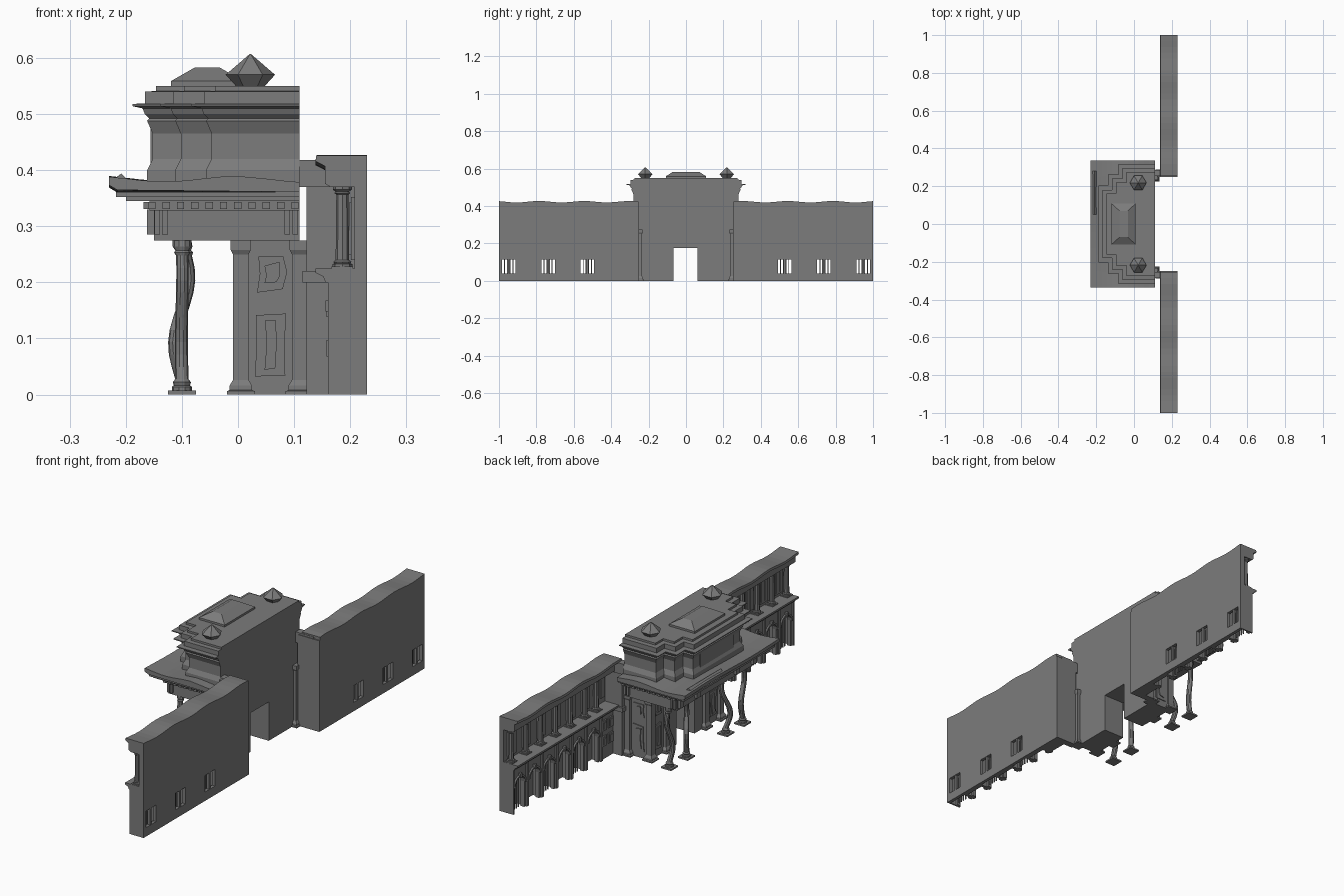
import bpy, bmesh, math, random
from math import sin, cos, pi

random.seed(4)
if "Cube" in bpy.data.objects:
    bpy.data.objects.remove(bpy.data.objects["Cube"])

stone = bpy.data.materials.new("stone_grey")
stone.use_nodes = True
grey = (0.2, 0.2, 0.2, 1)
stone.diffuse_color = grey
stone.node_tree.nodes["Principled BSDF"].inputs["Base Color"].default_value = grey


def loft(name, rings):
    """Skin matching closed rings and cap both ends."""
    bm = bmesh.new()
    rows = [[bm.verts.new(p) for p in ring] for ring in rings]
    n = len(rows[0])
    for a, b in zip(rows, rows[1:]):
        for i in range(n):
            j = (i + 1) % n
            bm.faces.new((a[i], a[j], b[j], b[i]))
    bm.faces.new(rows[0])
    bm.faces.new(rows[-1])
    bmesh.ops.recalc_face_normals(bm, faces=bm.faces)
    mesh = bpy.data.meshes.new(name)
    bm.to_mesh(mesh)
    bm.free()
    mesh.materials.append(stone)
    obj = bpy.data.objects.new(name, mesh)
    bpy.context.collection.objects.link(obj)
    return obj


def prism(name, pts, axis, lo, hi):
    """Extrude a 2D outline along an axis."""
    put = {"x": lambda p, t: (t, p[0], p[1]),
           "y": lambda p, t: (p[0], t, p[1]),
           "z": lambda p, t: (p[0], p[1], t)}[axis]
    return loft(name, [[put(p, t) for p in pts] for t in (lo, hi)])


def box(name, x0, x1, y0, y1, z0, z1):
    return prism(name, [(x0, y0), (x1, y0), (x1, y1), (x0, y1)], "z", z0, z1)


def lathe(name, x, y, profile, sides=10, bend=lambda z: (0, 0)):
    rings = []
    for r, z in profile:
        dx, dy = bend(z)
        rings.append([(x + dx + r * cos(2 * pi * i / sides),
                       y + dy + r * sin(2 * pi * i / sides), z) for i in range(sides)])
    return loft(name, rings)


def column(name, x, y, z0, z1, r, plinth, bend=lambda z: (0, 0), sides=10):
    """Turned column with moulded foot and head."""
    h = z1 - z0
    foot = [(1.5, .02), (1.5, .05), (1.2, .06), (1.35, .08), (1.0, .1)]
    shaft = [(1.0 - .1 * t / 10, .1 + .8 * t / 10) for t in range(1, 10)]
    head = [(.9, .9), (1.2, .92), (1.0, .935), (1.4, .96), (1.4, 1.0)]
    lathe(name, x, y, [(r * a, z0 + h * t) for a, t in foot + shaft + head], sides, bend)
    box(name + "_plinth", x - plinth, x + plinth, y - plinth, y + plinth, z0, z0 + h * .025)


def pilaster(name, x, y):
    """Square pier with stepped base and head."""
    steps = [(.025, 0), (.025, .006), (.02, .008), (.02, .016), (.014, .026),
             (.014, .25), (.018, .258), (.018, .275)]
    loft(name, [[(x + a * r, y + b * r, z) for a, b in ((-1, -1), (1, -1), (1, 1), (-1, 1))]
                for r, z in steps])


def wobbly_panel(name, axis, c, z0, z1, half, surface, out):
    """Two nested uneven plates on a wall."""
    for k, inset in enumerate((0, .012)):
        pts = [(c + sx * (half - inset) + random.uniform(-.004, .004),
                z + sz * inset + random.uniform(-.004, .004))
               for sx, z, sz in ((-1, z0, 1), (1, z0, 1), (1.1, (z0 + z1) / 2, 0),
                                 (1, z1, -1), (-1, z1, -1), (-.9, (z0 + z1) / 2, 0))]
        prism(f"{name}_{k}", pts, axis, surface, surface + out * .004 * (k + 1))


def arch(c, half, spring, n=8):
    return [(c + half * cos(pi * i / n), spring + half * sin(pi * i / n)) for i in range(n + 1)]


# Central hall with a doorway cut through it
door = [(-.25, 0), (-.25, .42), (.25, .42), (.25, 0),
        (.062, 0), (.062, .175), (-.068, .175), (-.068, 0)]
prism("central_hall", [(y, min(z, .3)) for y, z in door], "x", .005, .11)
prism("central_back_wall", door, "x", .09, .11)
for s in (1, -1):
    for x, y in ((.005, .245), (.005, .14), (.11, .25)):
        pilaster("hall_pilaster", x, y * s)
    for z0, z1 in ((.035, .145), (.185, .245)):
        wobbly_panel("side_panel", "y", .058, z0, z1, .024, .25 * s, s)
        wobbly_panel("front_panel", "x", .193 * s, z0, z1, .022, .005, -1)

# Bent portico columns
for y, ax, ay in ((-.26, .001, .014), (-.14, .013, -.014), (.14, .009, .014), (.26, .006, -.014)):
    column("portico_column", -.1, y, 0, .275, .012, .025,
           lambda z, ax=ax, ay=ay: (-ax * sin((z - .03) / .24 * 2 * pi) if .03 < z < .27 else 0,
                                    ay * sin((z - .03) / .24 * 2 * pi) if .03 < z < .27 else 0))

# Entablature, dentils and brackets
for name, x, y, z0, z1 in (("architrave", -.15, .28, .275, .328), ("dentil_bed", -.158, .295, .328, .345),
                           ("entablature_cornice", -.2, .315, .345, .352), ("cornice_lip", -.217, .325, .352, .361)):
    box(name, x, .11, -y, y, z0, z1)
for s in (1, -1):
    for i in range(11):
        x = -.16 + i * .0255
        box("side_dentil", x, x + .013, .29 * s, .305 * s, .331, .343)
    for x in (-.137, .095):
        for k in (-.007, .007):
            box("side_bracket", x + k - .005, x + k + .005, .27 * s, .292 * s, .285, .33)
    for y in (.14, .26):
        box("front_bracket", -.162, -.145, y * s - .012, y * s + .012, .285, .33)
for i in range(23):
    y = -.29 + i * .0258
    box("front_dentil", -.168, -.155, y, y + .013, .331, .343)

# Rippled canopy slab
def canopy_ring(y):
    lift = .003 * sin(11 * y)
    top = [(.11 - .34 * i / 12, .383 + .005 * cos((.02 - .34 * i / 12 + .09) * 24)) for i in range(13)]
    under = [(-.23, .372), (-.215, .363), (.11, .361)]
    return [(x, y, z + (lift if x < 0 else 0)) for x, z in top + under]

loft("canopy", [canopy_ring(-.335 + .67 * i / 16) for i in range(17)])
prism("canopy_ridge", [(-.229, .378), (-.208, .394), (-.194, .38)], "y", .05, .28)

# Attic storey with a stepped plan
def plan(o, z):
    half = [(.11, .28), (-.045, .28), (-.045, .225), (-.1, .225), (-.1, .165), (-.15, .165)]
    side = [(x if x > .1 else x - o, y + o) for x, y in half]
    return [(x, y, z) for x, y in side] + [(x, -y, z) for x, y in reversed(side)]

attic = [(.012, .375), (.012, .4), (.002, .42), (.002, .465), (.012, .488), (.008, .492), (.016, .5),
         (.02, .51), (.038, .514), (.038, .518), (.016, .519), (.016, .54), (-.004, .541), (-.004, .55)]
loft("attic", [plan(o, z) for o, z in attic])
box("attic_panel", -.156, -.14, -.12, .12, .41, .475)

# Hipped roof block and bicone finials
loft("roof_hip", [[(cx + a * hx, b * hy, z) for a, b in ((-1, -1), (1, -1), (1, 1), (-1, 1))]
                  for cx, hx, hy, z in ((-.055, .064, .108, .548), (-.055, .064, .108, .559),
                                        (-.055, .022, .07, .583))])
for s in (1, -1):
    lathe("roof_finial", .022, .218 * s, [(.024, .548), (.044, .57), (.001, .607)], 6)

# Side wings, mirrored
BAY, FAR = .105, 1.0
roof = [(.23, .423), (.14, .423), (.138, .413), (.155, .404), (.155, .376), (.165, .37), (.23, .37)]
ledge = [(.2, .225), (.138, .225), (.138, .217), (.152, .21), (.156, .2), (.2, .2)]
for s in (1, -1):
    # Rippled roof band, upper wall, ledge and end pier
    rings = []
    for i in range(25):
        y = .255 + .745 * i / 24
        rings.append([(x, y * s, z + (.004 * sin(y * 26) if z > .4 else 0)) for x, z in roof])
    loft("wing_roof", rings)
    box("wing_upper_wall", .208, .23, .25 * s, FAR * s, .2, .375)
    prism("wing_ledge", ledge, "y", .275 * s, FAR * s)
    box("wing_floor", .167, .23, .28 * s, FAR * s, .2, .225)
    box("end_pier", .122, .23, .25 * s, .28 * s, 0, .41)
    box("end_pier_band", .115, .2, .252 * s, .288 * s, .2, .22)
    box("end_pier_cap", .11, .2, .253 * s, .286 * s, .37, .418)
    box("end_bay", .167, .23, .28 * s, .37 * s, 0, .2)
    for y in (.302, .348):
        box("end_bay_tall_window", .202, .21, (y - .014) * s, (y + .014) * s, .25, .35)
        for z in (.06, .13):
            box("end_bay_frame", .161, .17, (y - .016) * s, (y + .016) * s, z, z + .045)
            box("end_bay_pane", .158, .17, (y - .009) * s, (y + .009) * s, z + .008, z + .037)

    for b in range(6):
        c = FAR - BAY * (b + .5)
        y0, y1 = c - BAY / 2, c + BAY / 2
        # Arcade front and its raised arch trim
        hole = arch(c, .036, .115)
        face = [(y0, 0), (y0, .2), (y1, .2), (y1, 0), (c + .036, 0)] + hole + [(c - .036, 0)]
        prism("arcade_front", [(y * s, z) for y, z in face], "x", .167, .185)
        trim = hole + arch(c, .044, .115)[::-1]
        prism("arch_trim", [(y * s, z) for y, z in trim], "x", .16, .17)
        box("arch_keystone", .156, .17, (c - .006) * s, (c + .006) * s, .148, .168)
        for y in (y0, y1):
            e = min(y + .007, FAR)
            box("arcade_pier", .16, .23, (y - .007) * s, e * s, 0, .2)
        if b % 2 == 0:
            # Barred window open through the back wall
            w = .036
            box("window_sill_wall", .215, .23, y0 * s, y1 * s, 0, .04)
            box("window_head_wall", .215, .23, y0 * s, y1 * s, .115, .2)
            box("window_side_wall", .215, .23, y0 * s, (c - w) * s, .04, .115)
            box("window_side_wall", .215, .23, (c + w) * s, y1 * s, .04, .115)
            for k in (-.022, -.007, .007, .022):
                box("window_bar", .185, .19, (c + k - .0025) * s, (c + k + .0025) * s, 0, .15)
            box("window_mullion", .217, .228, (c - .005) * s, (c + .005) * s, .04, .115)
        else:
            box("niche_back", .205, .23, y0 * s, y1 * s, 0, .2)
        # Upper gallery window, column and rail
        box("gallery_frame", .201, .21, (c - .028) * s, (c + .028) * s, .24, .352)
        for k in (-.013, .013):
            box("gallery_pane", .198, .21, (c + k - .009) * s, (c + k + .009) * s, .25, .342)
        column("gallery_column", .186, (y1 - .02) * s, .225, .371, .012, .019, sides=8)
    column("gallery_column", .186, .375 * s, .225, .371, .012, .019, sides=8)
